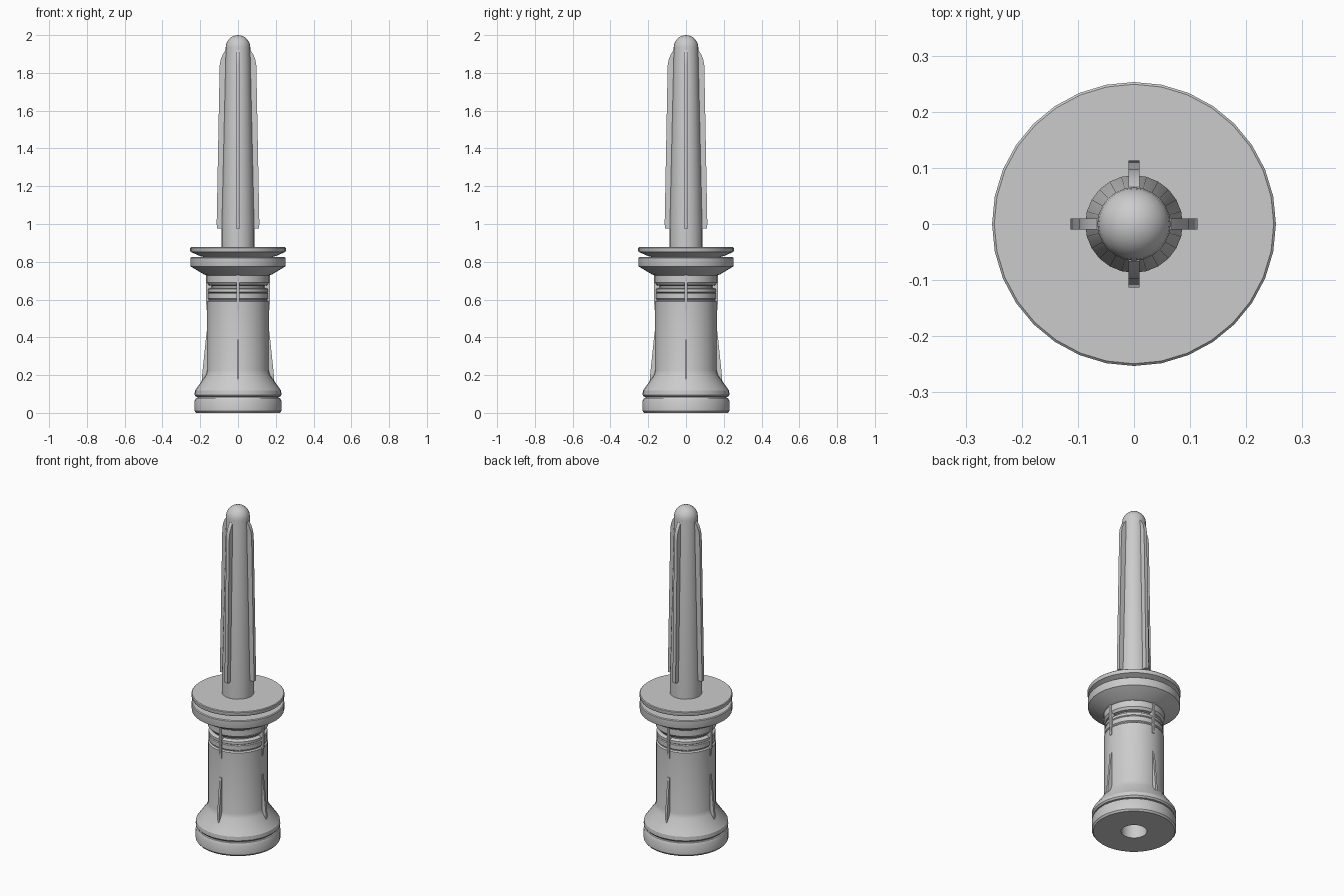
import bpy, bmesh
from math import cos, sin, pi

if "Cube" in bpy.data.objects:
    bpy.data.objects.remove(bpy.data.objects["Cube"])


def finish(name, bm, angle=30):
    bmesh.ops.remove_doubles(bm, verts=bm.verts, dist=1e-5)
    bmesh.ops.recalc_face_normals(bm, faces=bm.faces)
    mesh = bpy.data.meshes.new(name)
    bm.to_mesh(mesh)
    bm.free()
    ob = bpy.data.objects.new(name, mesh)
    bpy.context.collection.objects.link(ob)
    bpy.ops.object.select_all(action='DESELECT')
    ob.select_set(True)
    bpy.context.view_layer.objects.active = ob
    bpy.ops.object.shade_smooth_by_angle(angle=angle * pi / 180)
    return ob


def lathe(name, profile, sides=32, angle=30):
    """Revolve (radius, z) points about the z axis."""
    bm = bmesh.new()
    vs = [bm.verts.new((r, 0, z)) for r, z in profile]
    es = [bm.edges.new(pair) for pair in zip(vs, vs[1:])]
    bmesh.ops.spin(bm, geom=vs + es, cent=(0, 0, 0), axis=(0, 0, 1),
                   angle=2 * pi, steps=sides, use_merge=True)
    return finish(name, bm, angle)


def four_fins(name, outline, width):
    """Four radial plates from a (radius, z) outline."""
    bm = bmesh.new()
    for k in range(4):
        c, s = cos(k * pi / 2), sin(k * pi / 2)
        loops = [[bm.verts.new((r * c - t * s, r * s + t * c, z)) for r, z in outline]
                 for t in (-width / 2, width / 2)]
        bm.faces.new(loops[0])
        bm.faces.new(loops[1][::-1])
        n = len(outline)
        for i in range(n):
            j = (i + 1) % n
            bm.faces.new((loops[0][i], loops[0][j], loops[1][j], loops[1][i]))
    return finish(name, bm)


# Handle with grooved foot, ringed neck and blind hole underneath
lathe("handle_body", [
    (0, 0.30), (0.07, 0.30), (0.07, 0), (0.222, 0), (0.23, 0.01), (0.23, 0.065),
    (0.223, 0.078), (0.215, 0.08), (0.215, 0.084), (0.223, 0.086), (0.23, 0.095),
    (0.228, 0.118), (0.17, 0.20), (0.163, 0.225), (0.163, 0.59), (0.155, 0.596),
    (0.155, 0.60), (0.16, 0.605), (0.16, 0.632), (0.155, 0.636), (0.16, 0.64),
    (0.16, 0.655), (0.152, 0.66), (0.14, 0.662), (0.14, 0.673), (0.155, 0.676),
    (0.165, 0.69), (0.165, 0.728), (0.18, 0.733), (0.25, 0.775), (0.252, 0.782),
    (0.252, 0.82), (0.247, 0.824), (0.17, 0.824), (0, 0.824)])

# Dished upper guard disc
lathe("guard_disc", [
    (0, 0.822), (0.17, 0.822), (0.205, 0.832), (0.25, 0.852), (0.253, 0.858),
    (0.253, 0.873), (0.249, 0.877), (0, 0.877)])

# Tapered shaft with a domed tip
dome = [(0.065 * cos(a * pi / 12), 1.935 + 0.065 * sin(a * pi / 12)) for a in range(7)]
dome[-1] = (0, 2.0)
lathe("shaft", [(0, 0.87), (0.087, 0.87), (0.087, 0.98)] + dome, sides=24, angle=40)

# Long shaft fins
four_fins("shaft_fins", [
    (0.04, 0.975), (0.111, 0.975), (0.113, 1.0), (0.097, 1.84), (0.092, 1.87),
    (0.08, 1.90), (0.066, 1.92), (0.04, 1.92)], 0.02)

# Ribs on the handle: tapered lower set and short neck set
four_fins("lower_ribs", [(0.14, 0.17), (0.192, 0.17), (0.19, 0.20), (0.166, 0.43),
                         (0.14, 0.44)], 0.013)
four_fins("neck_ribs", [(0.13, 0.54), (0.166, 0.545), (0.17, 0.60), (0.17, 0.735),
                        (0.13, 0.735)], 0.014)
